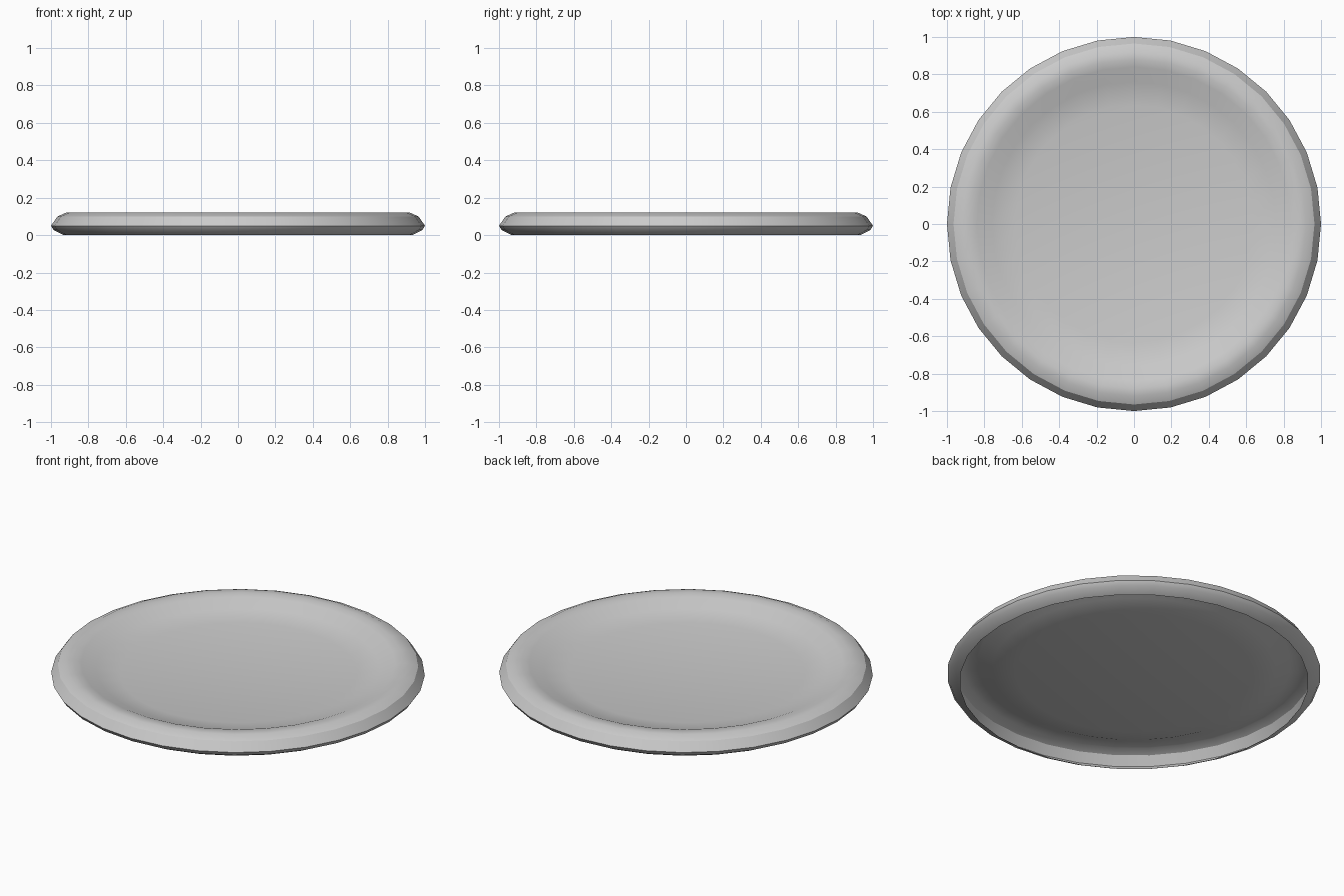
import bpy, bmesh, math

if "Cube" in bpy.data.objects:
    bpy.data.objects.remove(bpy.data.objects["Cube"])

SEGMENTS = 32

# Thin shell profile (radius, height): floor edge, wall, rolled rim, open lower lip
profile = [(0.635, 0.055), (0.76, 0.078), (0.84, 0.112), (0.88, 0.12),
           (0.92, 0.12), (0.965, 0.10), (1.0, 0.05), (0.985, 0.027), (0.933, 0.0)]

bm = bmesh.new()

# Rings of the plate
rings = []
for r, z in profile:
    rings.append([bm.verts.new((r * math.cos(2 * math.pi * i / SEGMENTS),
                                r * math.sin(2 * math.pi * i / SEGMENTS), z))
                  for i in range(SEGMENTS)])

# Flat floor fan
centre = bm.verts.new((0, 0, profile[0][1]))
for i in range(SEGMENTS):
    bm.faces.new((centre, rings[0][i], rings[0][(i + 1) % SEGMENTS]))

# Wall and rim
for a, b in zip(rings, rings[1:]):
    for i in range(SEGMENTS):
        j = (i + 1) % SEGMENTS
        bm.faces.new((a[i], b[i], b[j], a[j]))

mesh = bpy.data.meshes.new("plate")
bm.to_mesh(mesh)
bm.free()
plate = bpy.data.objects.new("plate", mesh)
bpy.context.collection.objects.link(plate)

# Soft rim shading
bpy.context.view_layer.objects.active = plate
plate.select_set(True)
bpy.ops.object.shade_smooth_by_angle(angle=math.radians(30))
